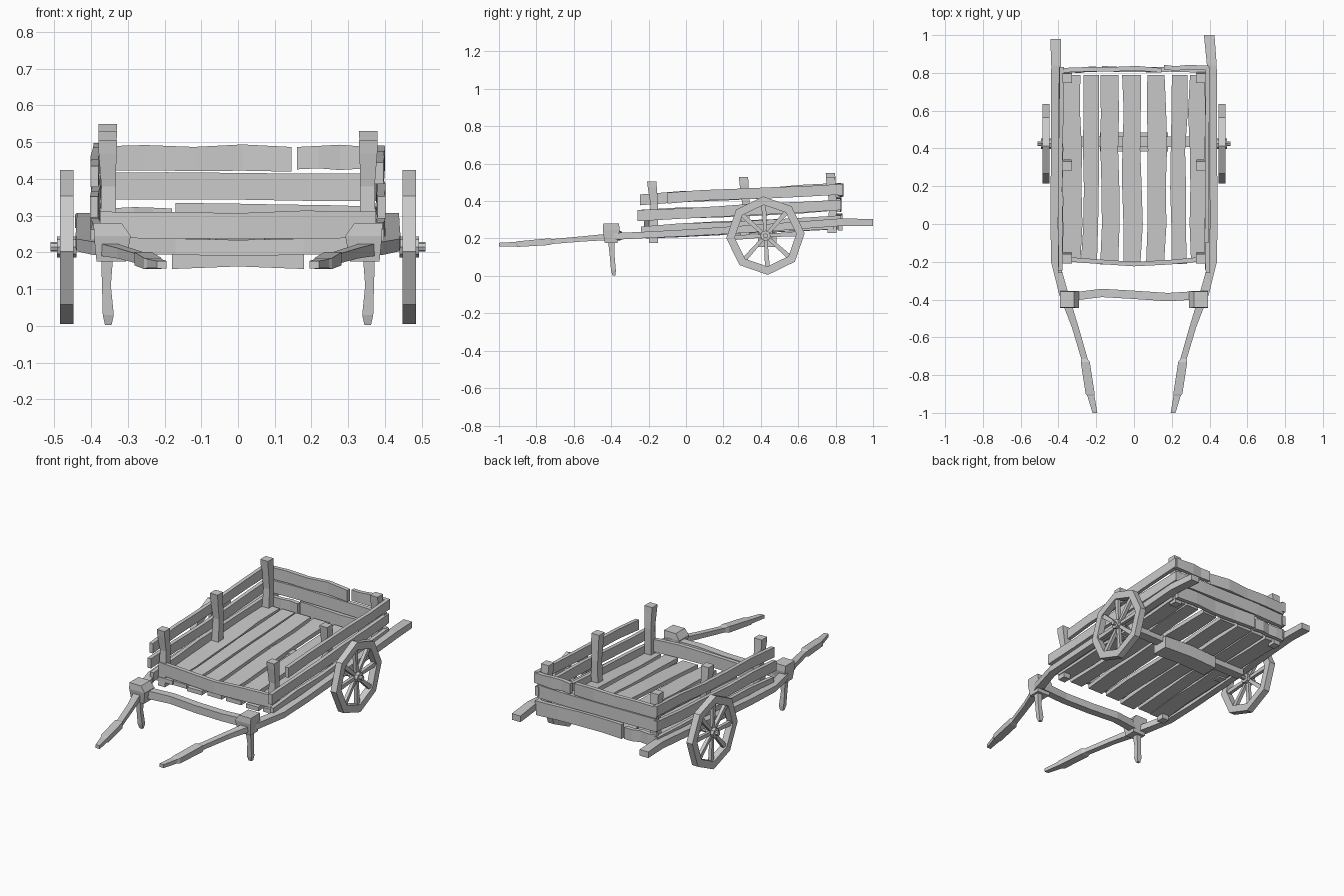
import bpy, bmesh, math, random
from mathutils import Vector

random.seed(4)
if "Cube" in bpy.data.objects:
    bpy.data.objects.remove(bpy.data.objects["Cube"])

wood = bpy.data.materials.new("grey_wood")
wood.use_nodes = True
GREY = (0.6, 0.6, 0.6, 1)
wood.diffuse_color = GREY
wood.node_tree.nodes["Principled BSDF"].inputs["Base Color"].default_value = GREY


def finish(name, bm):
    bmesh.ops.recalc_face_normals(bm, faces=bm.faces)
    mesh = bpy.data.meshes.new(name)
    bm.to_mesh(mesh)
    bm.free()
    mesh.materials.append(wood)
    obj = bpy.data.objects.new(name, mesh)
    bpy.context.collection.objects.link(obj)
    return obj


def sweep(name, axis, sections):
    """Rectangular beam through sections (centre, half size a, half size b)."""
    u, v = [Vector([float(i == k) for i in range(3)]) for k in range(3) if k != axis]
    bm = bmesh.new()
    rings = []
    for c, a, b in sections:
        c = Vector(c)
        rings.append([bm.verts.new(c + u * a * s + v * b * t)
                      for s, t in ((-1, -1), (1, -1), (1, 1), (-1, 1))])
    for r, q in zip(rings, rings[1:]):
        for i in range(4):
            j = (i + 1) % 4
            bm.faces.new((r[i], r[j], q[j], q[i]))
    bm.faces.new(rings[0][::-1])
    bm.faces.new(rings[-1])
    return finish(name, bm)


def board(name, axis, start, end, a, b, wobble=(0, 0, 0), n=4):
    """Straight board with slightly uneven, hand-hewn sections."""
    start, end = Vector(start), Vector(end)
    secs = []
    for i in range(n + 1):
        c = start.lerp(end, i / n)
        c += Vector([random.uniform(-w, w) for w in wobble])
        k = random.uniform(0.9, 1.05)
        secs.append((c, a * (k if a > b else 1), b * (k if b > a else 1)))
    return sweep(name, axis, secs)


def cylinder(name, x0, x1, y, z, r, n):
    bm = bmesh.new()
    rings = [[bm.verts.new((x, y + r * math.sin(math.tau * i / n), z + r * math.cos(math.tau * i / n)))
              for i in range(n)] for x in (x0, x1)]
    for i in range(n):
        j = (i + 1) % n
        bm.faces.new((rings[0][i], rings[0][j], rings[1][j], rings[1][i]))
    bm.faces.new(rings[0])
    bm.faces.new(rings[1])
    return finish(name, bm)


WY, WZ = 0.425, 0.215


def wheel(side, s):
    # Octagonal rim
    bm = bmesh.new()
    loops = []
    for i in range(8):
        t = math.tau * i / 8 - 0.06
        loops.append([bm.verts.new((s * x, WY + r * math.sin(t), WZ + r * math.cos(t)))
                      for x, r in ((0.447, 0.165), (0.485, 0.165), (0.485, 0.21), (0.447, 0.21))])
    for i in range(8):
        p, q = loops[i], loops[(i + 1) % 8]
        for k in range(4):
            m = (k + 1) % 4
            bm.faces.new((p[k], p[m], q[m], q[k]))
    finish(side + "_wheel_rim", bm)
    # Spokes
    for i in range(8):
        spoke = sweep(side + "_spoke", 2, [((0, 0, 0.015), 0.009, 0.009), ((0, 0, 0.172), 0.01, 0.013)])
        spoke.location = (s * 0.466, WY, WZ)
        spoke.rotation_euler = (math.tau * i / 8 + 0.06, 0, 0)
    cylinder(side + "_hub", s * 0.44, s * 0.493, WY, WZ, 0.028, 8)


for side, s in (("left", 1), ("right", -1)):
    wheel(side, s)

    # Shaft: rail, inward bend and thickened grip
    tail = 1.0 if s > 0 else 0.98
    path = [(0.398 if s > 0 else 0.415, tail, 0.285, 0.028, 0.018),
            (0.412, 0.84, 0.288, 0.026, 0.02), (0.42, 0.4, 0.255, 0.02, 0.02),
            (0.422, 0.0, 0.23, 0.02, 0.018), (0.417, -0.2, 0.22, 0.022, 0.017),
            (0.372, -0.37, 0.212, 0.025, 0.018), (0.31, -0.55, 0.198, 0.018, 0.014),
            (0.262, -0.715, 0.184, 0.017, 0.013), (0.258, -0.73, 0.183, 0.024, 0.018),
            (0.232, -0.9, 0.17, 0.024, 0.015), (0.228, -0.91, 0.17, 0.019, 0.012),
            (0.207, -1.0, 0.167, 0.013, 0.01)]
    sweep(side + "_shaft", 1, [((s * x, y, z), a, b) for x, y, z, a, b in path])

    # Joint block and prop leg
    sweep(side + "_joint_block", 2, [((s * 0.345, -0.4, 0.175), 0.04, 0.034),
                                     ((s * 0.342, -0.4, 0.245), 0.05, 0.045),
                                     ((s * 0.355, -0.4, 0.28), 0.038, 0.042)])
    sweep(side + "_prop_leg", 2, [((s * 0.353, -0.385, 0.003), 0.009, 0.008),
                                  ((s * 0.353, -0.388, 0.03), 0.015, 0.013),
                                  ((s * 0.358, -0.395, 0.11), 0.012, 0.013),
                                  ((s * 0.356, -0.4, 0.2), 0.017, 0.018)])

    # Corner and middle posts
    for label, y, low, top in (("front", -0.175, 0.175, 0.505), ("middle", 0.315, 0.22, 0.53),
                               ("rear", 0.78, 0.23, 0.55 if s < 0 else 0.53)):
        sweep(side + "_" + label + "_post", 2,
              [((s * 0.355, y, low), 0.022, 0.024), ((s * 0.352, y + 0.006, 0.38), 0.02, 0.02),
               ((s * 0.355, y - 0.005, top - 0.035), 0.024, 0.024),
               ((s * 0.354, y - 0.008, top), 0.025, 0.025)])

    # Side boards, rising to the rear; left top board starts behind the front post
    for label, z, y0, h in (("lower", 0.24, -0.24, 0.026), ("centre", 0.322, -0.26, 0.03),
                            ("upper", 0.41, -0.1 if s > 0 else -0.245, 0.03)):
        rise = 0.055
        zs = z + rise * (y0 + 0.25) / 1.08
        board(side + "_" + label + "_side_board", 1, (s * 0.388, y0, zs),
              (s * 0.386, 0.83, z + rise), 0.011, h, (0.004, 0, 0.004), 5)

# Floor planks
for x, w in ((-0.33, 0.05), (-0.232, 0.043), (-0.125, 0.046), (-0.01, 0.05),
             (0.118, 0.05), (0.235, 0.042), (0.335, 0.043)):
    front = -0.2 + random.uniform(-0.015, 0.015)
    board("floor_plank", 1, (x, front, 0.212), (x, 0.79, 0.262), w, 0.012, (0.007, 0, 0.003), 5)

# Front board and crossbar between the shafts
sweep("front_board", 0, [((x, y, z), 0.012, h) for x, y, z, h in
      ((-0.375, -0.185, 0.275, 0.036), (-0.18, -0.2, 0.274, 0.036), (0, -0.212, 0.272, 0.035),
       (0.18, -0.203, 0.276, 0.038), (0.375, -0.185, 0.275, 0.036))])
sweep("shaft_crossbar", 0, [((x, y, z), 0.022, h) for x, y, z, h in
      ((-0.37, -0.39, 0.218, 0.024), (-0.17, -0.365, 0.216, 0.022), (0, -0.375, 0.212, 0.022),
       (0.18, -0.387, 0.216, 0.022), (0.37, -0.375, 0.218, 0.024))])

# Tail boards; the upper and lower ones are split
for label, x0, x1, z0, z1, y, h in (
        ("upper_long", -0.385, 0.145, 0.458, 0.455, 0.815, 0.036),
        ("upper_short", 0.16, 0.395, 0.455, 0.462, 0.825, 0.033),
        ("centre", -0.385, 0.385, 0.378, 0.38, 0.815, 0.036),
        ("lower_short", -0.385, -0.18, 0.29, 0.285, 0.815, 0.036),
        ("lower_long", -0.17, 0.385, 0.292, 0.285, 0.818, 0.04)):
    board(label + "_tail_board", 0, (x0, y, z0), (x1, y + 0.004, z1), 0.012, h, (0, 0.007, 0.003))

# Axle and its deeper middle beam
cylinder("axle", -0.51, 0.51, WY, WZ, 0.013, 8)
sweep("axle_arm_beam", 0, [((-0.4, WY + 0.01, 0.222), 0.028, 0.02), ((0.4, WY + 0.01, 0.222), 0.028, 0.02)])
sweep("axle_centre_beam", 0, [((x, WY + 0.01, z), 0.05, 0.036) for x, z in
                              ((-0.18, 0.191), (0, 0.198), (0.18, 0.191))])
